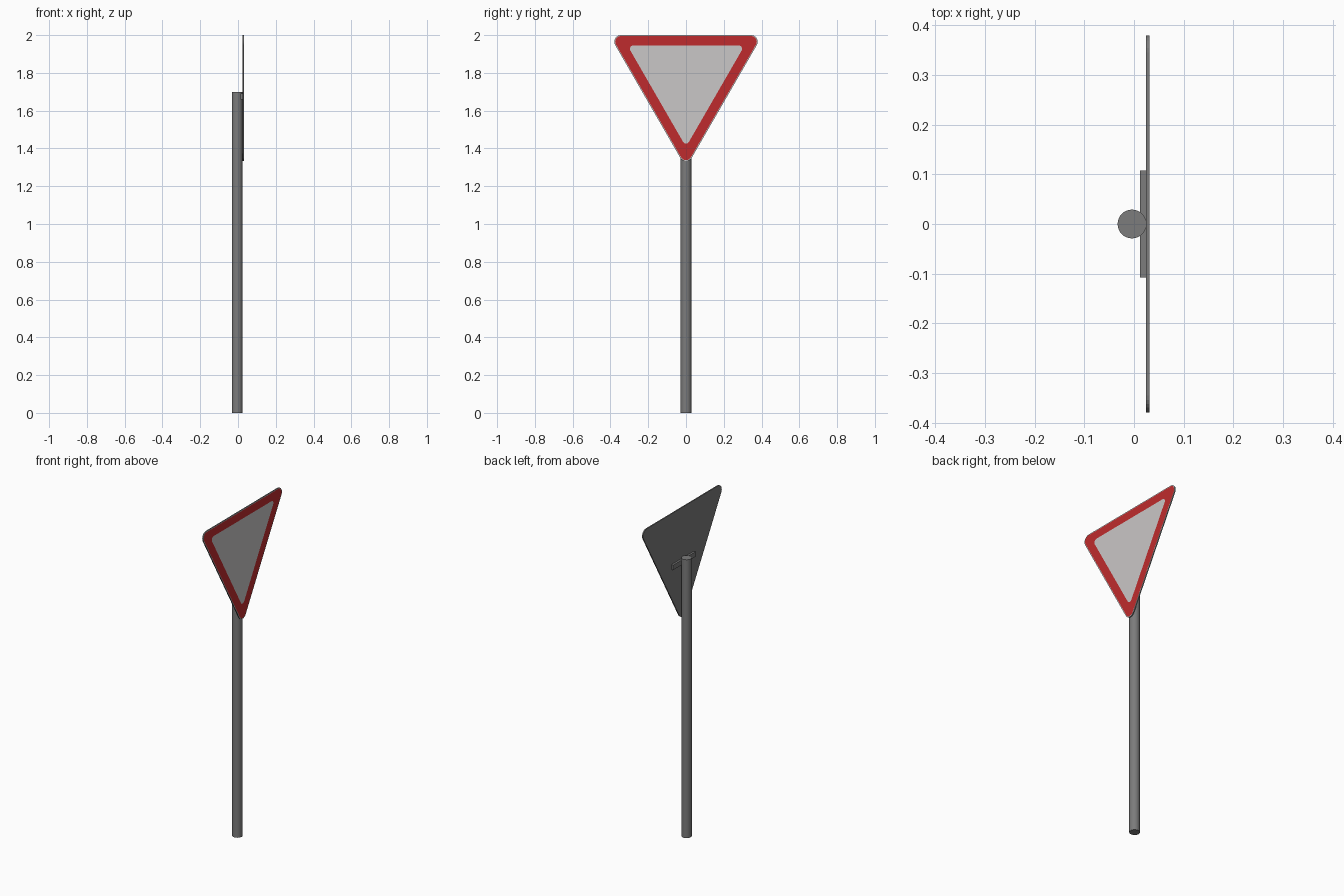
import bpy, bmesh, math

if "Cube" in bpy.data.objects:
    bpy.data.objects.remove(bpy.data.objects["Cube"])

def material(name, rgb):
    m = bpy.data.materials.new(name)
    m.diffuse_color = (*rgb, 1)
    m.use_nodes = True
    m.node_tree.nodes["Principled BSDF"].inputs["Base Color"].default_value = m.diffuse_color
    return m

grey = material("galvanised grey", (0.20, 0.20, 0.20))
red = material("sign red", (0.52, 0.024, 0.026))
white = material("sign white", (0.59, 0.57, 0.57))

def finish(name, bm, mats):
    me = bpy.data.meshes.new(name)
    bm.to_mesh(me)
    bm.free()
    for m in mats:
        me.materials.append(m)
    ob = bpy.data.objects.new(name, me)
    bpy.context.collection.objects.link(ob)
    return ob

# Round post
bpy.ops.mesh.primitive_cylinder_add(vertices=32, radius=0.029, depth=1.70, location=(-0.004, 0, 0.85))
post = bpy.context.object
post.name = "post"
post.data.materials.append(grey)
bpy.ops.object.shade_smooth_by_angle(angle=math.radians(40))

# Crossbar bracket between post and plate
bm = bmesh.new()
bmesh.ops.create_cube(bm, size=1)
for v in bm.verts:
    v.co = (0.0185 + v.co.x * 0.013, v.co.y * 0.215, 1.675 + v.co.z * 0.03)
finish("bracket", bm, [grey])

# Downward-pointing triangular plate with rounded corners
MID_Z, STEPS = 1.766, 8

def outline(bm, x, inradius, r):
    """Loop of rounded-triangle verts, counter-clockwise seen from +x."""
    reach = 2 * (inradius - r)
    loop = []
    for corner in (-90, 30, 150):
        c = math.radians(corner)
        for i in range(STEPS + 1):
            a = math.radians(corner - 60 + 120 * i / STEPS)
            loop.append(bm.verts.new((x, reach * math.cos(c) + r * math.cos(a),
                                      MID_Z + reach * math.sin(c) + r * math.sin(a))))
    return loop

def bridge(bm, a, b, mat):
    n = len(a)
    for i in range(n):
        j = (i + 1) % n
        bm.faces.new((a[i], a[j], b[j], b[i])).material_index = mat

bm = bmesh.new()
back = outline(bm, 0.024, 0.234, 0.035)
front = outline(bm, 0.031, 0.234, 0.035)
border = outline(bm, 0.031, 0.229, 0.030)
field = outline(bm, 0.031, 0.179, 0.018)
bm.faces.new(back[::-1]).material_index = 0
bridge(bm, back, front, 0)      # plate edge
bridge(bm, front, border, 2)    # thin pale rim
bridge(bm, border, field, 1)    # red border
bm.faces.new(field).material_index = 2
finish("sign_plate", bm, [grey, red, white])
